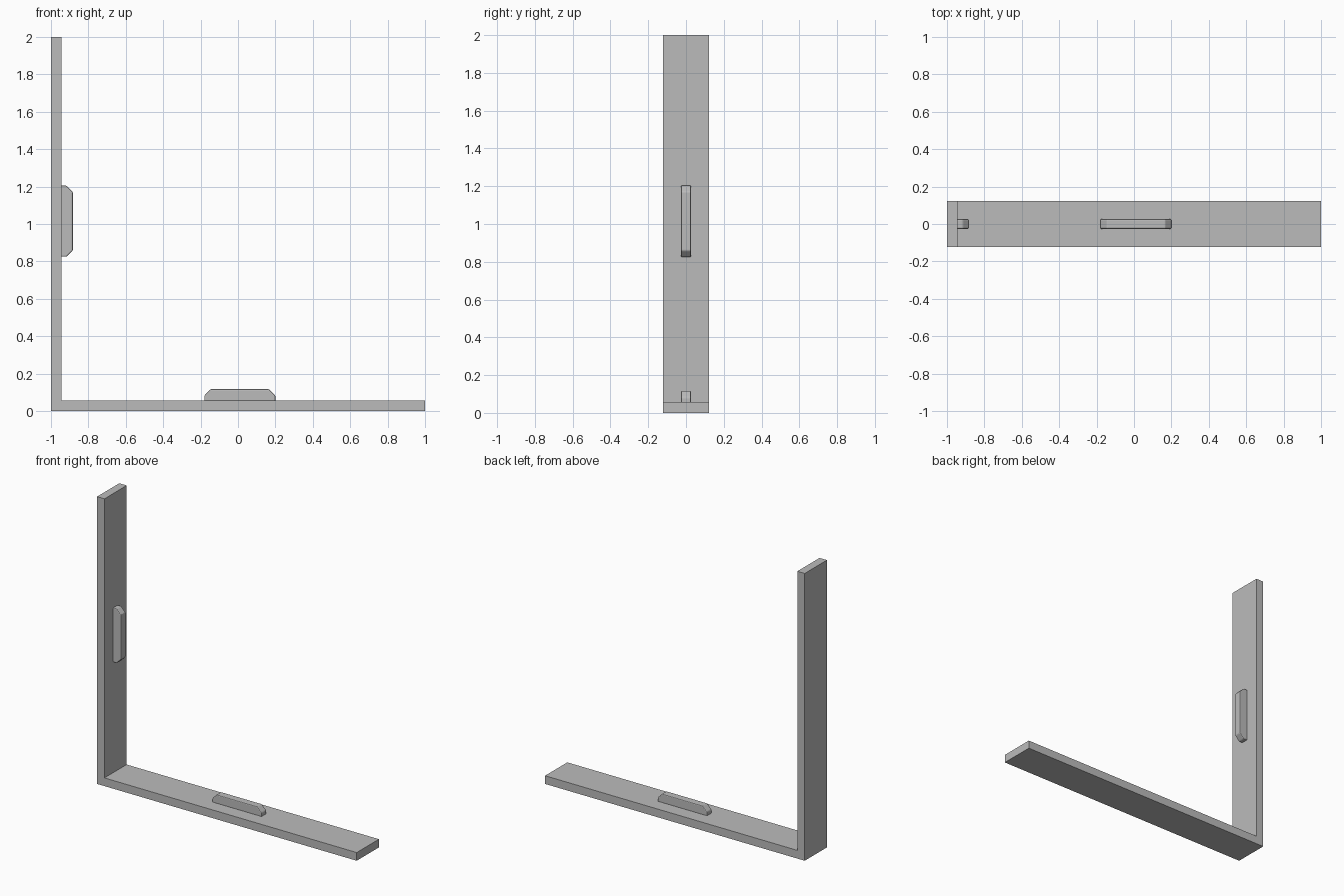
import bpy, bmesh
from mathutils import Matrix

cube = bpy.data.objects.get("Cube")
if cube:
    bpy.data.objects.remove(cube, do_unlink=True)

grey = bpy.data.materials.new("light_grey")
grey.use_nodes = True
colour = (0.5, 0.5, 0.5, 1)
grey.diffuse_color = colour
grey.node_tree.nodes["Principled BSDF"].inputs["Base Color"].default_value = colour


def extrude_profile(name, points, half_width):
    """Solid made by sweeping an x-z outline across y."""
    bm = bmesh.new()
    face = bm.faces.new([bm.verts.new((x, -half_width, z)) for x, z in points])
    swept = bmesh.ops.extrude_face_region(bm, geom=[face])["geom"]
    verts = [v for v in swept if isinstance(v, bmesh.types.BMVert)]
    bmesh.ops.translate(bm, verts=verts, vec=(0, 2 * half_width, 0))
    bmesh.ops.recalc_face_normals(bm, faces=bm.faces)
    mesh = bpy.data.meshes.new(name)
    bm.to_mesh(mesh)
    bm.free()
    mesh.materials.append(grey)
    obj = bpy.data.objects.new(name, mesh)
    bpy.context.collection.objects.link(obj)
    return obj


# L-shaped bracket
T = 0.057
extrude_profile("angle_bracket", [(-1, 0), (1, 0), (1, T), (-1 + T, T), (-1 + T, 2), (-1, 2)], 0.122)

# Raised tabs with chamfered ends, one on each arm
HALF, RISE, CUT = 0.19, 0.06, 0.034
outline = [(-HALF, -0.005), (HALF, -0.005), (HALF, RISE - CUT), (HALF - CUT, RISE),
           (CUT - HALF, RISE), (-HALF, RISE - CUT)]


def make_tab(name, matrix):
    tab = extrude_profile(name, outline, 0.026)
    tab.matrix_world = matrix
    bevel = tab.modifiers.new("soft_edges", "BEVEL")
    bevel.width = 0.006
    bevel.segments = 2
    bevel.limit_method = 'ANGLE'
    return tab


make_tab("floor_tab", Matrix.Translation((0.01, 0, T)))
make_tab("wall_tab", Matrix.Translation((T - 1, 0, 1.015)) @ Matrix.Rotation(1.5708, 4, 'Y'))
